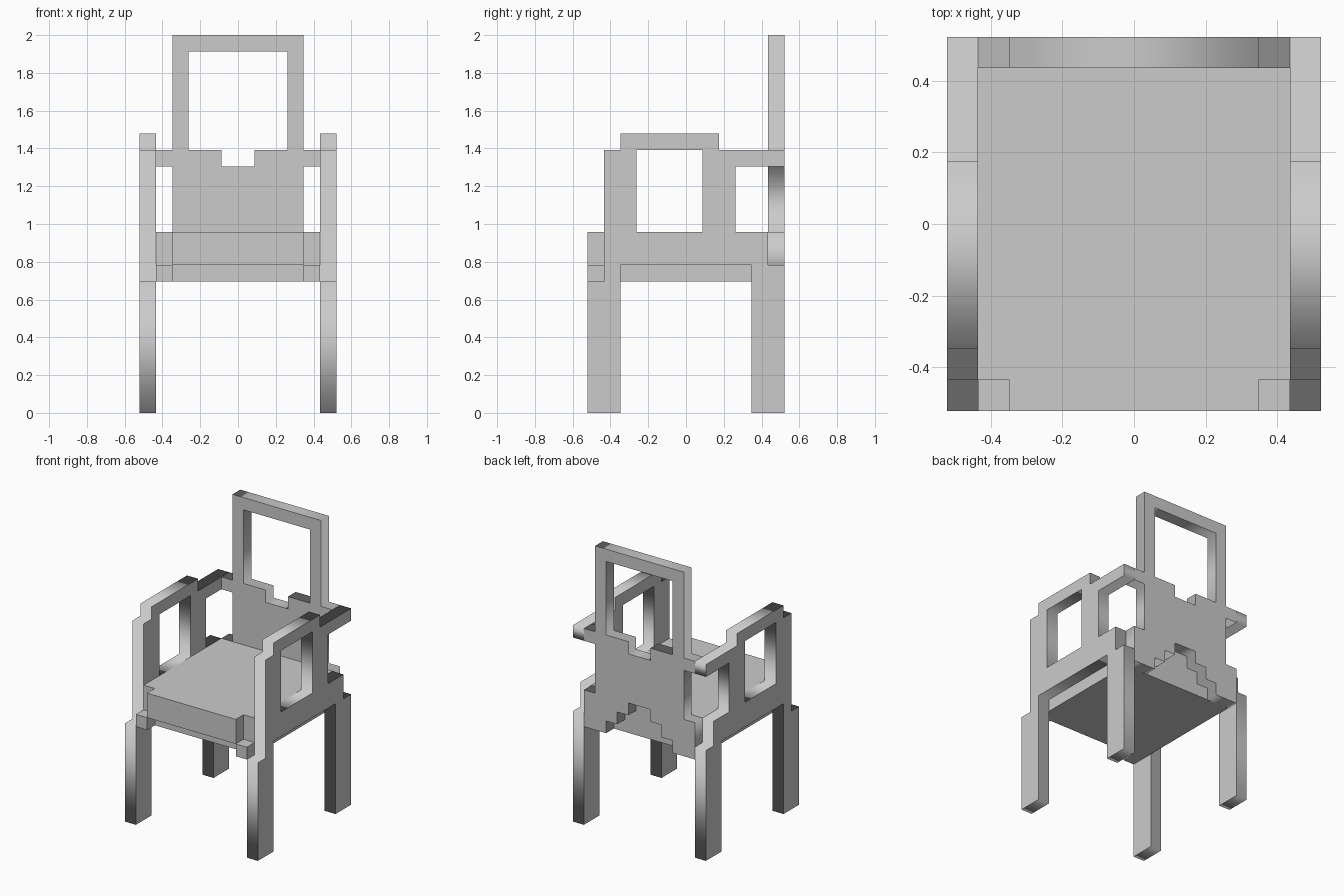
import bpy
import bmesh
from mathutils import Matrix, Vector

if "Cube" in bpy.data.objects:
    bpy.data.objects.remove(bpy.data.objects["Cube"])

U = 2 / 23  # one grid block; the chair is 12 x 12 x 23 blocks


def add_mesh_object(name, bm):
    bmesh.ops.recalc_face_normals(bm, faces=bm.faces)
    mesh = bpy.data.meshes.new(name)
    bm.to_mesh(mesh)
    bm.free()
    obj = bpy.data.objects.new(name, mesh)
    bpy.context.collection.objects.link(obj)
    return obj


def box(name, lo, hi):
    """Box between two corners, in blocks from the centre (x, y) and floor (z)."""
    lo, hi = Vector(lo) * U, Vector(hi) * U
    bm = bmesh.new()
    bmesh.ops.create_cube(bm, size=1, matrix=Matrix.Translation((lo + hi) / 2)
                          @ Matrix.Diagonal((*(hi - lo), 1)))
    return add_mesh_object(name, bm)


def slab(name, outlines, axes, centre):
    """One-block-thick slab from an outline plus holes, turned to the given axes."""
    curve = bpy.data.curves.new(name, 'CURVE')
    curve.dimensions = '2D'
    curve.fill_mode = 'BOTH'
    curve.extrude = U / 2
    for pts in outlines:
        spline = curve.splines.new('POLY')
        spline.points.add(len(pts) - 1)
        for p, (a, b) in zip(spline.points, pts):
            p.co = (a * U, b * U, 0, 1)
        spline.use_cyclic_u = True
    temp = bpy.data.objects.new(name + "_outline", curve)
    bpy.context.collection.objects.link(temp)
    graph = bpy.context.evaluated_depsgraph_get()
    flat = bpy.data.meshes.new_from_object(temp.evaluated_get(graph))
    bm = bmesh.new()
    bm.from_mesh(flat)
    bpy.data.objects.remove(temp)
    bpy.data.curves.remove(curve)
    bpy.data.meshes.remove(flat)
    bmesh.ops.remove_doubles(bm, verts=bm.verts, dist=1e-4)
    turn = Matrix(axes).transposed().to_4x4()
    bm.transform(Matrix.Translation(Vector(centre) * U) @ turn)
    return add_mesh_object(name, bm)


def mirrored(half):
    return half + [(-a, b) for a, b in reversed(half)]


# Side frames: legs, side rail, posts and armrest in one (y, z) profile
side = [(-6, 0), (-4, 0), (-4, 9), (4, 9), (4, 0), (6, 0), (6, 9), (5, 9),
        (5, 11), (3, 11), (3, 15), (6, 15), (6, 16), (2, 16), (2, 17),
        (-4, 17), (-4, 16), (-5, 16), (-5, 8), (-6, 8)]
arm_window = [(-3, 11), (-3, 16), (1, 16), (1, 11)]
for label, s in (("left", -1), ("right", 1)):
    slab(label + "_side_frame", [side, arm_window],
         ((0, 1, 0), (0, 0, 1), (1, 0, 0)), (s * 5.5, 0, 0))
    # Small corner block at the front of the seat
    x0, x1 = sorted((s * 4, s * 5))
    box(label + "_front_corner_block", (x0, -6, 8), (x1, -5, 9))

# Backrest: stepped arch below, notched open frame above, as an (x, z) profile
back = mirrored([(1, 11), (1, 10), (2, 10), (2, 9), (3, 9), (3, 8), (5, 8),
                 (5, 11), (4, 11), (4, 15), (5, 15), (5, 16), (4, 16), (4, 23)])
back_window = mirrored([(1, 15), (1, 16), (3, 16), (3, 22)])
slab("backrest", [back, back_window],
     ((1, 0, 0), (0, 0, 1), (0, -1, 0)), (0, 5.5, 0))

# Seat with its front lip
box("seat", (-5, -5, 8), (5, 5, 11))
box("seat_front_lip", (-4, -6, 9), (4, -5, 11))
